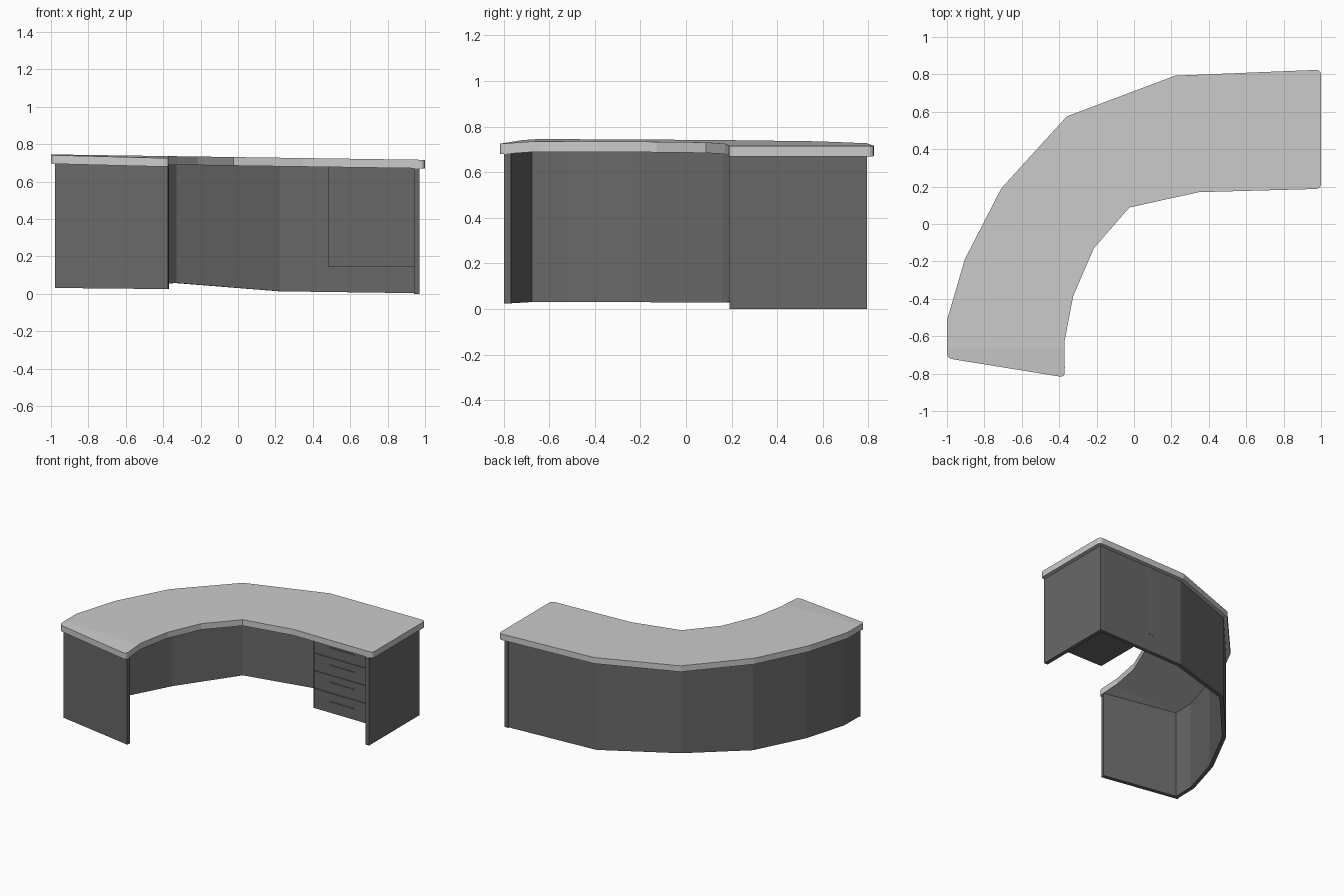
import bpy, bmesh, math
from mathutils import Vector

if "Cube" in bpy.data.objects:
    bpy.data.objects.remove(bpy.data.objects["Cube"])


def mat(name, v):
    m = bpy.data.materials.new(name)
    m.diffuse_color = (v, v, v, 1)
    m.use_nodes = True
    m.node_tree.nodes["Principled BSDF"].inputs["Base Color"].default_value = m.diffuse_color
    return m


LIGHT = mat("light_grey", 0.60)
DARK = mat("dark_grey", 0.14)


def finish(bm, name, material):
    bmesh.ops.recalc_face_normals(bm, faces=bm.faces)
    me = bpy.data.meshes.new(name)
    bm.to_mesh(me)
    bm.free()
    me.materials.append(material)
    ob = bpy.data.objects.new(name, me)
    bpy.context.collection.objects.link(ob)
    return ob


def top_z(x, y):
    # the desk leans down slightly to the right; its left front end rolls down
    return 0.7305 - 0.0145 * x - max(0, -0.66 - y) * 0.07


def rounded(p, a, b, r, n=4):
    # round corner p between neighbours a and b
    p, a, b = Vector(p), Vector(a), Vector(b)
    s, e = p + (a - p).normalized() * r, p + (b - p).normalized() * r
    return [tuple(s.lerp(p, t).lerp(p.lerp(e, t), t)) for t in (i / n for i in range(n + 1))]


# worktop
outline = [(1.0, 0.825), (0.22, 0.793), (-0.36, 0.575), (-0.71, 0.19), (-0.905, -0.19),
           (-1.0, -0.515), (-1.0, -0.718), (-0.37, -0.82), (-0.372, -0.63),
           (-0.325, -0.385), (-0.215, -0.13), (-0.025, 0.088), (0.345, 0.17), (1.0, 0.188)]
pts = []
for i, p in enumerate(outline):
    if i in (0, 6, 7, 13):
        pts += rounded(p, outline[i - 1], outline[(i + 1) % len(outline)], 0.03)
    else:
        pts.append(p)
bm = bmesh.new()
face = bm.faces.new([bm.verts.new((x, y, 0)) for x, y in pts])
ext = bmesh.ops.extrude_face_region(bm, geom=[face])
for v in ext["geom"]:
    if isinstance(v, bmesh.types.BMVert):
        v.co.z = -0.046
bmesh.ops.bisect_plane(bm, geom=bm.verts[:] + bm.edges[:] + bm.faces[:],
                       plane_co=(0, -0.66, 0), plane_no=(0, 1, 0))
for v in bm.verts:
    v.co.z += top_z(v.co.x, v.co.y)
finish(bm, "worktop", LIGHT)


# panels that follow a path, with thickness to the inside
def wall(name, path, bottoms, thick):
    P = [Vector(p) for p in path]
    bm = bmesh.new()
    rings = []
    for i, p in enumerate(P):
        d1 = (p - P[i - 1]).normalized() if i else (P[1] - p).normalized()
        d2 = (P[i + 1] - p).normalized() if i < len(P) - 1 else d1
        n1, n2 = Vector((-d1.y, d1.x)), Vector((-d2.y, d2.x))
        m = (n1 + n2).normalized()
        q = p + m * thick / m.dot(n1)
        zt = top_z(p.x, p.y) - 0.045
        rings.append([bm.verts.new((c.x, c.y, z)) for c, z in
                      ((p, bottoms[i]), (p, zt), (q, zt), (q, bottoms[i]))])
    for a, b in zip(rings, rings[1:]):
        for k in range(4):
            bm.faces.new((a[k], a[(k + 1) % 4], b[(k + 1) % 4], b[k]))
    bm.faces.new(rings[0])
    bm.faces.new(rings[-1])
    return finish(bm, name, DARK)


wall("modesty_panel",
     [(0.968, 0.793), (0.22, 0.763), (-0.345, 0.552), (-0.685, 0.175),
      (-0.878, -0.195), (-0.972, -0.512), (-0.975, -0.69)],
     [0.003, 0.013, 0.058, 0.028, 0.03, 0.031, 0.031], 0.028)
wall("left_end_panel", [(-0.979, -0.70), (-0.375, -0.798)], [0.031, 0.025], 0.03)
wall("right_end_panel", [(0.97, 0.19), (0.97, 0.795)], [0.0, 0.0], 0.03)


def box(name, x0, x1, y0, y1, z0, z1):
    bm = bmesh.new()
    bmesh.ops.create_cube(bm, size=1)
    for v in bm.verts:
        v.co = ((x0, x1)[v.co.x > 0], (y0, y1)[v.co.y > 0], (z0, z1)[v.co.z > 0])
    return finish(bm, name, DARK)


# drawer pedestal, drawer fronts and slim pulls
box("pedestal", 0.48, 0.945, 0.222, 0.776, 0.145, 0.68)
levels = [0.147, 0.300, 0.435, 0.568, 0.672]
pulls = [0.232, 0.380, 0.510, 0.642]
for i in range(4):
    box(f"drawer_front_{i+1}", 0.492, 0.938, 0.214, 0.223, levels[i] + 0.002, levels[i + 1] - 0.002)
    box(f"drawer_pull_{i+1}", 0.62, 0.83, 0.208, 0.215, pulls[i] - 0.003, pulls[i] + 0.003)
